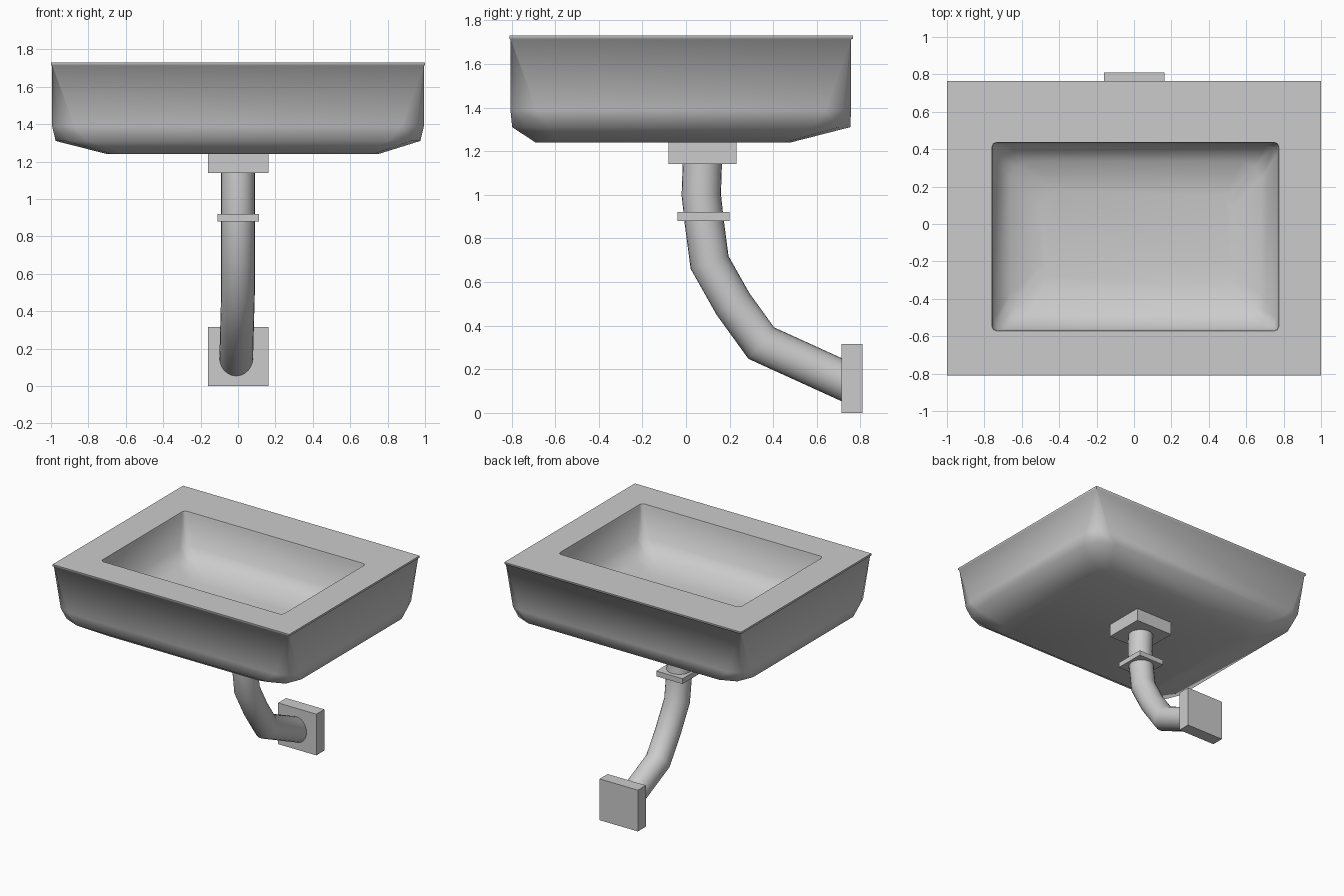
import bpy, bmesh, math
from mathutils import Vector

if "Cube" in bpy.data.objects:
    bpy.data.objects.remove(bpy.data.objects["Cube"])


def finish(name, bm, angle=None):
    bmesh.ops.recalc_face_normals(bm, faces=bm.faces)
    me = bpy.data.meshes.new(name)
    bm.to_mesh(me)
    bm.free()
    ob = bpy.data.objects.new(name, me)
    bpy.context.collection.objects.link(ob)
    if angle:
        bpy.ops.object.select_all(action='DESELECT')
        ob.select_set(True)
        bpy.context.view_layer.objects.active = ob
        bpy.ops.object.shade_smooth_by_angle(angle=math.radians(angle))
    return ob


def loft(name, rings, angle):
    bm = bmesh.new()
    loops = [[bm.verts.new(p) for p in ring] for ring in rings]
    for a, b in zip(loops, loops[1:]):
        n = len(a)
        for i in range(n):
            bm.faces.new((a[i], a[(i + 1) % n], b[(i + 1) % n], b[i]))
    bm.faces.new(loops[0])
    bm.faces.new(loops[-1])
    return finish(name, bm, angle)


def rounded_rect(x0, x1, y0, y1, z, r, seg=2):
    pts = []
    corners = [(x1 - r, y1 - r), (x0 + r, y1 - r), (x0 + r, y0 + r), (x1 - r, y0 + r)]
    for k, (cx, cy) in enumerate(corners):
        for i in range(seg + 1):
            a = math.pi / 2 * (k + i / seg)
            pts.append((cx + r * math.cos(a), cy + r * math.sin(a), z))
    return pts


def box(name, x0, x1, y0, y1, z0, z1):
    bm = bmesh.new()
    bmesh.ops.create_cube(bm, size=1)
    for v in bm.verts:
        v.co = ((x0 + x1) / 2 + v.co.x * (x1 - x0),
                (y0 + y1) / 2 + v.co.y * (y1 - y0),
                (z0 + z1) / 2 + v.co.z * (z1 - z0))
    return finish(name, bm)


# Basin: one skin from the bowl floor, over the rim, to the underside
rings = []
for inset, z, r in [(0.26, 1.36, 0.10), (0.10, 1.40, 0.10), (0.012, 1.48, 0.06),
                    (0.003, 1.715, 0.025), (0.0, 1.73, 0.025)]:
    rings.append(rounded_rect(-0.76 + inset, 0.775 - inset,
                              -0.572 + inset, 0.437 - inset, z, r))
for x0, x1, y0, y1, z, r in [
        (-1.0, 1.0, -0.81, 0.765, 1.73, 0.001),
        (-1.0, 1.0, -0.81, 0.765, 1.715, 0.001),
        (-0.994, 0.994, -0.805, 0.757, 1.712, 0.003),
        (-0.994, 0.994, -0.805, 0.757, 1.39, 0.12),
        (-0.975, 0.975, -0.797, 0.753, 1.31, 0.17),
        (-0.70, 0.75, -0.69, 0.48, 1.24, 0.10)]:
    rings.append(rounded_rect(x0, x1, y0, y1, z, r))
loft("basin", rings, 72)

# Drain pipe: round section swept with mitred joints
path = [Vector(p) for p in [(0, 0.075, 1.15), (0, 0.07, 1.0), (0, 0.083, 0.88),
                            (0, 0.108, 0.69), (0, 0.215, 0.50),
                            (-0.005, 0.345, 0.32), (-0.01, 0.76, 0.131)]]
pipe = []
for i, p in enumerate(path):
    d_in = (p - path[max(i - 1, 0)]).normalized()
    d_out = (path[min(i + 1, len(path) - 1)] - p).normalized()
    t = (d_in + d_out).normalized()
    mitre = 1 / t.dot(d_out if d_out.length else d_in)
    side = Vector((1, 0, 0))
    up = t.cross(side).normalized()
    pipe.append([p + 0.09 * (math.cos(a) * side + mitre * math.sin(a) * up)
                 for a in [2 * math.pi * k / 24 for k in range(24)]])
loft("drain_pipe", pipe, 60)

# Square fittings on the pipe
box("drain_flange", -0.16, 0.163, -0.08, 0.232, 1.14, 1.245)
box("pipe_collar", -0.11, 0.112, -0.038, 0.199, 0.88, 0.92)
box("wall_plate", -0.16, 0.163, 0.713, 0.81, 0.0, 0.315)
